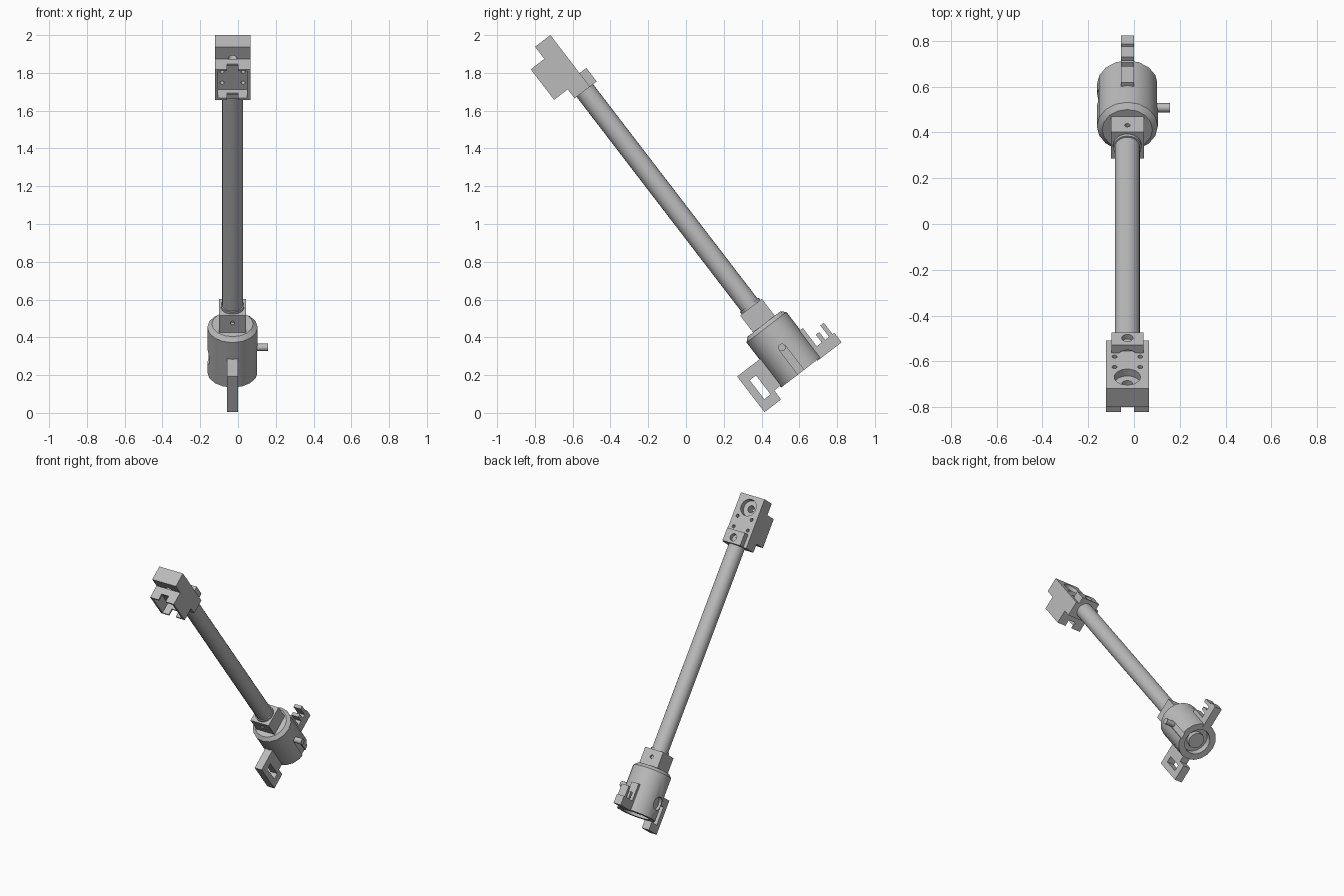
import bpy, bmesh, math
from mathutils import Matrix, Vector

cube = bpy.data.objects.get("Cube")
if cube:
    bpy.data.objects.remove(cube, do_unlink=True)

# The arm is built upright (x, depth, height), then tilted about x
TILT = Matrix.Rotation(math.radians(37.5), 4, 'X')
CX, CY = -0.029, 0.614      # arm axis

grey = bpy.data.materials.new("plain_grey")
grey.use_nodes = True
grey.diffuse_color = (0.5, 0.5, 0.5, 1)
grey.node_tree.nodes["Principled BSDF"].inputs["Base Color"].default_value = (0.5, 0.5, 0.5, 1)


def make(name, bm):
    bmesh.ops.recalc_face_normals(bm, faces=bm.faces)
    mesh = bpy.data.meshes.new(name)
    bm.to_mesh(mesh)
    bm.free()
    mesh.materials.append(grey)
    ob = bpy.data.objects.new(name, mesh)
    bpy.context.collection.objects.link(ob)
    ob.matrix_world = TILT
    return ob


def box(name, half_x, y0, y1, z0, z1, dx=0.0):
    bm = bmesh.new()
    bmesh.ops.create_cube(bm, size=1)
    for v in bm.verts:
        v.co = Vector((CX + dx + v.co.x * 2 * half_x,
                       (y0 + y1) / 2 + v.co.y * (y1 - y0),
                       (z0 + z1) / 2 + v.co.z * (z1 - z0)))
    return make(name, bm)


def rod(name, r, a, b, sides=16):
    a, b = Vector(a), Vector(b)
    bm = bmesh.new()
    bmesh.ops.create_cone(bm, cap_ends=True, segments=sides, radius1=r, radius2=r,
                          depth=(b - a).length)
    turn = Vector((0, 0, 1)).rotation_difference(b - a).to_matrix().to_4x4()
    bmesh.ops.transform(bm, verts=bm.verts, matrix=Matrix.Translation((a + b) / 2) @ turn)
    return make(name, bm)


def lathe(name, profile, sides=16):
    bm = bmesh.new()
    vs = [bm.verts.new((CX + r, CY, z)) for r, z in profile]
    es = [bm.edges.new(p) for p in zip(vs, vs[1:])]
    bmesh.ops.spin(bm, geom=vs + es, cent=(CX, CY, 0), axis=(0, 0, 1),
                   angle=math.tau, steps=sides)
    bmesh.ops.remove_doubles(bm, verts=bm.verts, dist=1e-4)
    return make(name, bm)


def carve(ob, cutters):
    for c in cutters:
        c.hide_render = True
        m = ob.modifiers.new("cut", 'BOOLEAN')
        m.operation, m.solver, m.object = 'DIFFERENCE', 'EXACT', c
    bpy.context.view_layer.update()
    dg = bpy.context.evaluated_depsgraph_get()
    mesh = bpy.data.meshes.new_from_object(ob.evaluated_get(dg))
    ob.modifiers.clear()
    ob.data = mesh
    for c in cutters:
        bpy.data.objects.remove(c, do_unlink=True)
    return ob


def smooth(ob):
    ob.data.shade_smooth()
    ob.data.set_sharp_from_angle(angle=math.radians(30))


# Long tube and its lower collar
smooth(rod("tube", 0.055, (CX, CY, 0.12), (CX, CY, 1.73), 24))
smooth(rod("lower_collar", 0.062, (CX, CY, 0.22), (CX, CY, 0.25), 24))

# Square lower clamp with a screw hole front and back
clamp = box("lower_clamp", 0.072, 0.541, 0.686, 0.115, 0.235)
carve(clamp, [rod("c", 0.012, (CX, y, 0.185), (CX, y + 0.03, 0.185)) for y in (0.53, 0.67)])

# Round body with a recessed underside
body = lathe("body", [(0, -0.185), (0.055, -0.185), (0.055, -0.155), (0.09, -0.155),
                      (0.09, -0.2), (0.133, -0.2), (0.133, 0.1), (0.11, 0.122), (0, 0.122)])
carve(body, [
    rod("c", 0.045, (CX - 0.2, CY, -0.09), (CX - 0.105, CY, -0.09)),
    box("c", 0.02, CY - 0.02, CY + 0.02, -0.25, -0.034, dx=0.14),
])
smooth(body)
smooth(rod("side_pin", 0.02, (CX + 0.1, CY, -0.034), (0.158, CY, -0.034)))

# Front latch plate with a window
latch = box("front_latch", 0.028, 0.332, 0.443, -0.25, -0.012)
carve(latch, [box("c", 0.1, 0.373, 0.415, -0.195, -0.068)])
box("front_latch_root", 0.028, 0.443, 0.5, -0.19, -0.012)

# Back bracket: wall, foot and two teeth
box("back_bracket_wall", 0.028, 0.72, 0.764, -0.2, -0.02)
box("back_bracket_foot", 0.028, 0.72, 0.881, -0.205, -0.142)
for y, top in ((0.797, -0.09), (0.846, -0.066)):
    box("back_bracket_tooth", 0.028, y, y + 0.023, -0.15, top)

# Upper mounting plate with a stepped hole and four screw holes
plate = box("upper_plate", 0.094, 0.546, 0.648, 1.68, 2.024)
carve(plate, [
    rod("c", 0.057, (CX, 0.61, 1.942), (CX, 0.7, 1.942), 24),
    rod("c", 0.024, (CX, 0.5, 1.942), (CX, 0.63, 1.942)),
] + [rod("c", 0.011, (CX + s * 0.056, 0.5, z), (CX + s * 0.056, 0.7, z), 12)
     for s in (-1, 1) for z in (1.796, 1.87)])

# Upper clamp around the tube end
clamp = box("upper_clamp", 0.07, 0.6, 0.693, 1.68, 1.77)
carve(clamp, [rod("c", 0.025, (CX, 0.66, 1.72), (CX, 0.72, 1.72)),
              rod("c", 0.05, (CX, CY, 1.755), (CX, CY, 1.8), 24)])

# Slide carriage: pocketed block with notched ends
carriage = box("slide_carriage", 0.094, 0.455, 0.546, 1.74, 1.943)
carve(carriage, [
    box("c", 0.077, 0.4, 0.53, 1.752, 1.931),
    box("c", 0.028, 0.4, 0.5, 1.7, 2.0),
] + [rod("c", 0.011, (CX + s * 0.056, 0.5, z), (CX + s * 0.056, 0.6, z), 12)
     for s in (-1, 1) for z in (1.796, 1.87)])
